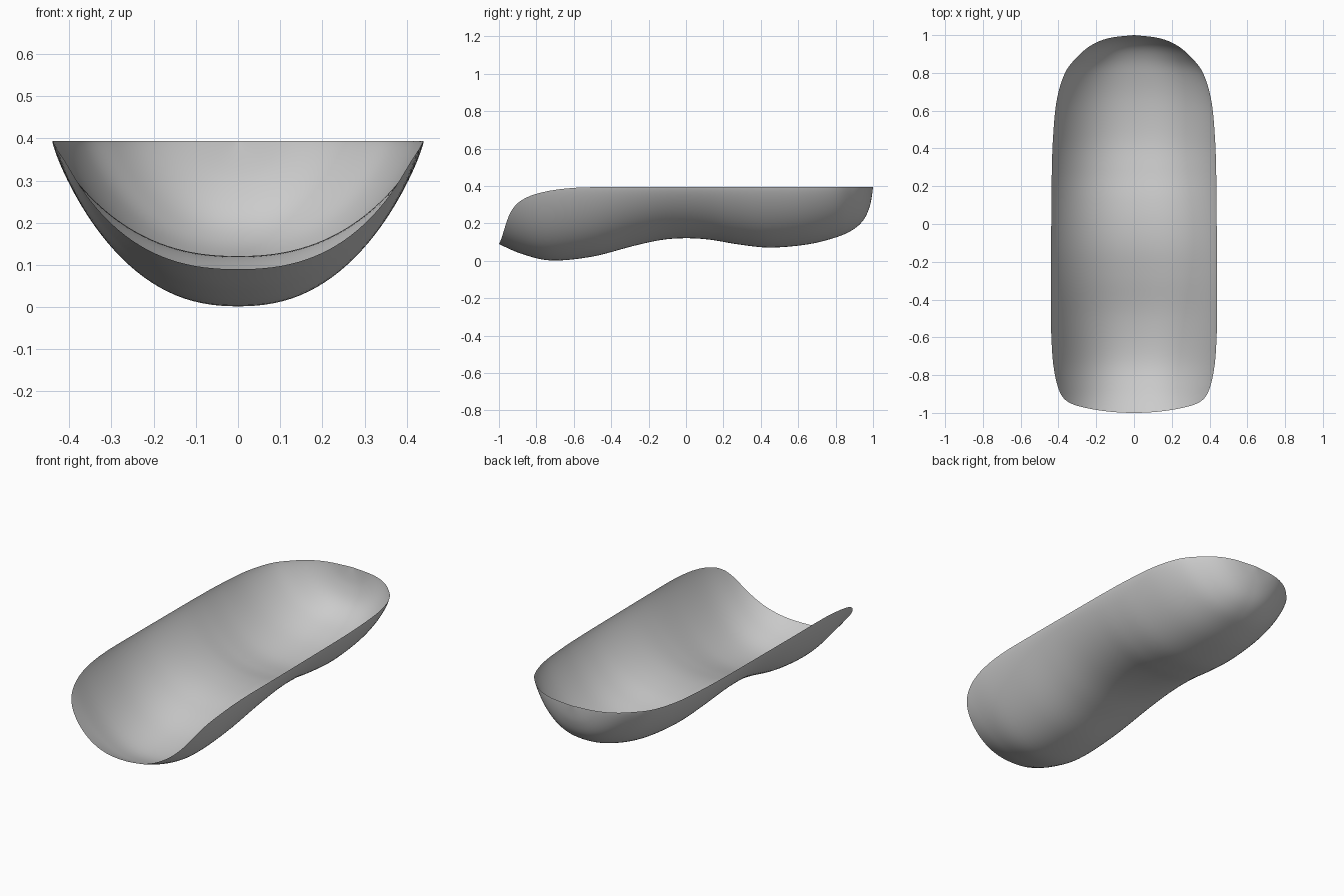
import bpy
import bmesh
import math

cube = bpy.data.objects.get("Cube")
if cube:
    bpy.data.objects.remove(cube, do_unlink=True)

RIM = 0.394      # height of the level rim
ROWS = 90        # steps along the length
COLS = 32        # steps from the centre line to one rim

# Stations from front to back: y, half width, height of the keel
STATIONS = [
    (-1.0, 0.42, 0.09), (-0.88, 0.422, 0.038), (-0.72, 0.434, 0.002),
    (-0.5, 0.44, 0.023), (-0.28, 0.44, 0.08), (-0.13, 0.439, 0.112),
    (0.0, 0.438, 0.121), (0.13, 0.437, 0.113), (0.28, 0.435, 0.088),
    (0.45, 0.429, 0.071), (0.65, 0.41, 0.088), (0.8, 0.365, 0.125),
    (0.89, 0.295, 0.165), (0.95, 0.22, 0.22), (0.985, 0.128, 0.3),
    (1.0, 0.0, RIM),
]
LAST = len(STATIONS) - 1


def station(u):
    """Smooth curve through the stations."""
    i = min(int(u), LAST - 1)
    t = u - i
    p0, p1, p2, p3 = (STATIONS[max(0, min(LAST, i + k))] for k in (-1, 0, 1, 2))
    return [b + 0.5 * t * (c - a + t * (2 * a - 5 * b + 4 * c - d
                                        + t * (3 * (b - c) + d - a)))
            for a, b, c, d in zip(p0, p1, p2, p3)]


def find_station(y):
    """Curve parameter at a given y."""
    low, high = 0.0, float(LAST)
    for _ in range(40):
        mid = (low + high) / 2
        if station(mid)[0] < y:
            low = mid
        else:
            high = mid
    return low


# Trough sheet: each column runs from the rounded front lip to the back tip
bm = bmesh.new()
grid = []
for c in range(-COLS, COLS + 1):
    q = abs(c) / COLS
    side = math.sin(c / COLS * math.pi / 2)
    lip = -1 + 0.07 * side ** 2 + 0.43 * q ** 8
    start = find_station(lip)
    # Flat bottom, walls steepening toward the rim
    rise = 1 - max(0, 1 - abs(side) ** 2.3) ** 0.8
    column = []
    for r in range(ROWS + 1):
        y, half, keel = station(start + (LAST - start) * r / ROWS)
        column.append(bm.verts.new((half * side, y, keel + (RIM - keel) * rise)))
    grid.append(column)

for left, right in zip(grid, grid[1:]):
    for r in range(ROWS):
        bm.faces.new((left[r], right[r], right[r + 1], left[r + 1]))
bmesh.ops.remove_doubles(bm, verts=bm.verts, dist=0.0002)

mesh = bpy.data.meshes.new("curved_trough")
bm.to_mesh(mesh)
bm.free()
trough = bpy.data.objects.new("curved_trough", mesh)
bpy.context.collection.objects.link(trough)
for face in mesh.polygons:
    face.use_smooth = True

# Plain grey finish
grey = bpy.data.materials.new("plain grey")
grey.use_nodes = True
grey.diffuse_color = (0.6, 0.6, 0.6, 1)
grey.node_tree.nodes["Principled BSDF"].inputs["Base Color"].default_value = (0.6, 0.6, 0.6, 1)
mesh.materials.append(grey)
